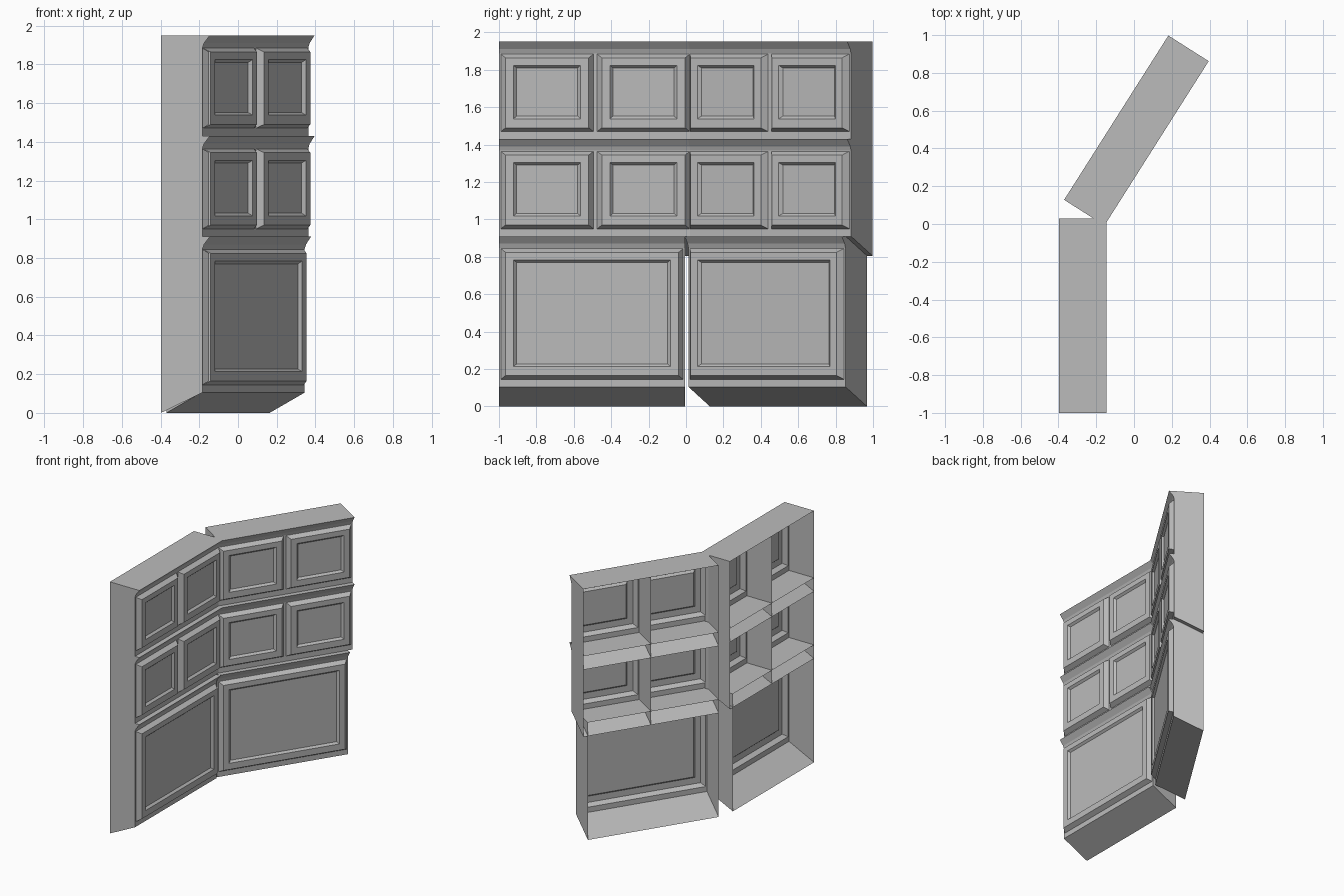
import bpy
import bmesh
from math import radians

if "Cube" in bpy.data.objects:
    bpy.data.objects.remove(bpy.data.objects["Cube"], do_unlink=True)

grey = bpy.data.materials.new("plain_grey")
grey.use_nodes = True
COLOUR = (0.5, 0.5, 0.5, 1)
grey.diffuse_color = COLOUR
grey.node_tree.nodes["Principled BSDF"].inputs["Base Color"].default_value = COLOUR

FACE = 0.215     # depth of the plain front face
CROWN = 0.253    # depth of the crown lip
SLOPE = 0.105    # rise of the sloping floor from back to front


def bin_unit(name, start, width, bottom, top, origin, turn):
    """Open-backed bin: local x is depth, local y runs along the row."""
    bm = bmesh.new()
    base = bottom + SLOPE
    neck = top - 0.062
    # Side outline: floor, face, flared crown, lid
    outline = [(0, bottom), (FACE, base), (FACE, neck),
               (FACE + 0.008, top - 0.04), (CROWN, top), (0, top)]
    ends = [[bm.verts.new((d, y, z)) for d, z in outline]
            for y in (start, start + width)]
    for side in ends:
        bm.faces.new(side)
    near, far = ends
    for i in (0, 2, 3, 4):
        bm.faces.new((near[i], near[i + 1], far[i + 1], far[i]))

    # Raised frame and recessed panel as nested rings
    # (depth, side margin, bottom margin, top margin)
    rings = [(FACE, 0.01, 0.04, 0.004),
             (FACE + 0.034, 0.035, 0.06, 0.024),
             (FACE + 0.034, 0.078, 0.108, 0.064),
             (FACE + 0.018, 0.094, 0.122, 0.078)]
    loop = [near[1], far[1], far[2], near[2]]
    for depth, side, low, high in rings:
        y0, y1 = start + side, start + width - side
        z0, z1 = base + low, neck - high
        inner = [bm.verts.new((depth, y, z))
                 for y, z in ((y0, z0), (y1, z0), (y1, z1), (y0, z1))]
        for i in range(4):
            j = (i + 1) % 4
            bm.faces.new((loop[i], loop[j], inner[j], inner[i]))
        loop = inner
    bm.faces.new(loop)

    bmesh.ops.recalc_face_normals(bm, faces=bm.faces)
    mesh = bpy.data.meshes.new(name)
    bm.to_mesh(mesh)
    bm.free()
    mesh.materials.append(grey)
    obj = bpy.data.objects.new(name, mesh)
    obj.location = (*origin, 0)
    obj.rotation_euler.z = turn
    bpy.context.collection.objects.link(obj)


# Two cabinet runs meeting at an angle
runs = {"straight": ((-0.398, -1.0), 0),
        "angled": ((-0.37, 0.128), radians(-32.4))}
HALF = 0.515
for run, (origin, turn) in runs.items():
    bin_unit(f"{run}_lower_bin", 0, 0.995, 0, 0.91, origin, turn)
    for row, top in (("middle", 1.43), ("upper", 1.95)):
        for k, place in enumerate(("first", "second")):
            bin_unit(f"{run}_{row}_bin_{place}", k * HALF, HALF,
                     top - 0.52 - SLOPE, top, origin, turn)
